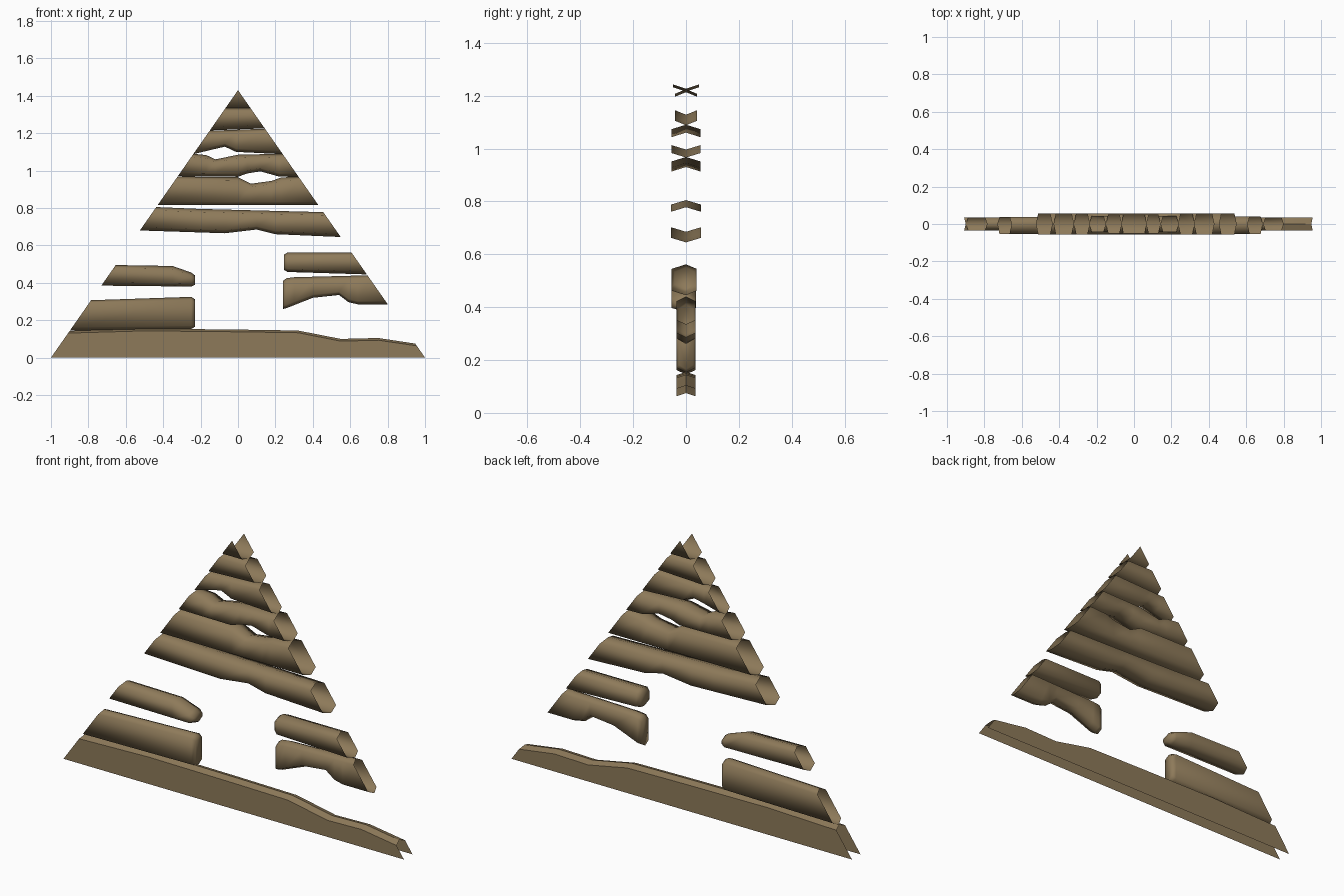
import bpy, bmesh

if "Cube" in bpy.data.objects:
    bpy.data.objects.remove(bpy.data.objects["Cube"])

PEAK = 1.43

wood = bpy.data.materials.new("weathered brown wood")
wood.diffuse_color = (0.27, 0.195, 0.102, 1)
wood.use_nodes = True
wood.node_tree.nodes["Principled BSDF"].inputs["Base Color"].default_value = wood.diffuse_color


def interp(pts, x):
    """Height of a polyline at x, held level past its ends."""
    if x <= pts[0][0]:
        return pts[0][1]
    for (x0, z0), (x1, z1) in zip(pts, pts[1:]):
        if x <= x1:
            return z0 + (z1 - z0) * (x - x0) / (x1 - x0)
    return pts[-1][1]


def plank(name, bottom, top, front=0.05, back=None, ridge=0.017,
          cap_left=False, cap_right=False, open_bottom=False, open_top=False,
          angle=None):
    """Plank with ridged top and bottom edges. Ends are cut open along the
    roof slope, or capped with a slightly narrowed end."""
    back = front if back is None else back
    bm = bmesh.new()

    def section(x, zb, zt, slope=0, narrow=1.0):
        lo = zb if open_bottom else zb + ridge
        hi = zt if open_top else zt - ridge
        ring = []
        if not open_bottom:
            ring.append((0, zb))
        ring += [(-front * narrow, lo), (-front * narrow, hi)]
        if not open_top:
            ring.append((0, zt))
        ring += [(back * narrow, hi), (back * narrow, lo)]
        return [bm.verts.new((slope * (1 - z / PEAK) if slope else x, y, z))
                for y, z in ring]

    lo_x = max(bottom[0][0], top[0][0])
    hi_x = min(bottom[-1][0], top[-1][0])
    inner = sorted({x for x, _ in bottom + top
                    if lo_x + 0.008 < x < hi_x - 0.008})
    rings = [section(lo_x, bottom[0][1], top[0][1],
                     0 if cap_left else -1, 0.8 if cap_left else 1)]
    rings += [section(x, interp(bottom, x), interp(top, x)) for x in inner]
    rings.append(section(hi_x, bottom[-1][1], top[-1][1],
                         0 if cap_right else 1, 0.8 if cap_right else 1))

    # edges of the section left without a face
    n = len(rings[0])
    skip = set()
    if open_bottom:
        skip.add(n - 1)
    if open_top:
        skip.add(2 - (1 if open_bottom else 0))
    for a, b in zip(rings, rings[1:]):
        for i in range(n):
            if i not in skip:
                j = (i + 1) % n
                bm.faces.new((a[i], b[i], b[j], a[j]))
    if cap_left:
        bm.faces.new(rings[0])
    if cap_right:
        bm.faces.new(rings[-1][::-1])
    bmesh.ops.remove_doubles(bm, verts=bm.verts[:], dist=0.0005)
    # point normals outward from the plank's core
    for f in bm.faces:
        c = f.calc_center_median()
        f.normal_update()
        mid = (interp(bottom, c.x) + interp(top, c.x)) / 2
        if abs(f.normal.y) > 0.5:
            wrong = f.normal.y * c.y < 0
        elif abs(f.normal.z) > 0.5:
            wrong = f.normal.z * (c.z - mid) < 0
        else:
            wrong = f.normal.x * (c.x - (lo_x + hi_x) / 2) < 0
        if wrong:
            f.normal_flip()
        f.smooth = True
    me = bpy.data.meshes.new(name)
    bm.to_mesh(me)
    bm.free()
    me.materials.append(wood)
    ob = bpy.data.objects.new(name, me)
    bpy.context.collection.objects.link(ob)
    if angle is not None:
        me.set_sharp_from_angle(angle=angle)


# base plank, open underneath
plank("base_plank", [(-1, 0), (1, 0)],
      [(-.90, .143), (-.5, .155), (0, .15), (.32, .145), (.55, .10),
       (.75, .105), (.95, .075)], .036, ridge=.012, open_bottom=True, angle=.6)

# short planks left of the opening
plank("left_lower_plank", [(-.90, .145), (-.25, .153), (-.23, .165)],
      [(-.78, .307), (-.25, .325), (-.23, .312)], .035, cap_right=True)
plank("left_upper_plank", [(-.73, .385), (-.25, .38), (-.23, .39)],
      [(-.65, .495), (-.35, .49), (-.25, .455), (-.23, .44)], .054, .038,
      cap_right=True)

# short planks right of the opening
plank("right_upper_plank", [(.245, .47), (.265, .458), (.69, .445)],
      [(.245, .55), (.265, .562), (.61, .562)], .054, .04, cap_left=True)
plank("right_lower_plank",
      [(.24, .26), (.26, .265), (.4, .32), (.54, .335), (.59, .297),
       (.64, .285), (.80, .285)],
      [(.24, .41), (.26, .425), (.3, .43), (.69, .44)], .035, cap_left=True)

# full width planks above the opening
plank("lintel_plank",
      [(-.52, .68), (-.07, .665), (.1, .685), (.2, .66), (.55, .645)],
      [(-.43, .805), (-.2, .795), (.45, .778)], .056)
plank("gable_plank_1", [(-.43, .815), (.43, .815)],
      [(-.32, .968), (0, .965), (.07, .93), (.18, .945), (.23, .963),
       (.32, .968)], .055)
plank("gable_plank_2",
      [(-.32, .97), (0, .967), (.05, .985), (.12, .996), (.22, .968),
       (.32, .966)],
      [(-.24, 1.09), (-.17, 1.083), (-.12, 1.06), (0, 1.085), (.24, 1.09)],
      .055)
plank("gable_plank_3",
      [(-.24, 1.088), (-.135, 1.113), (-.07, 1.128), (-.01, 1.1),
       (.24, 1.088)],
      [(-.15, 1.213), (.15, 1.224)], .042)
plank("gable_plank_4", [(-.15, 1.215), (.15, 1.226)],
      [(-.07, 1.334), (.06, 1.334)], .05)

# peak piece, open along both slopes
plank("peak_plank", [(-.07, 1.335), (.07, 1.335)],
      [(-.001, PEAK), (.001, PEAK)], .05, ridge=.012, open_top=True)
